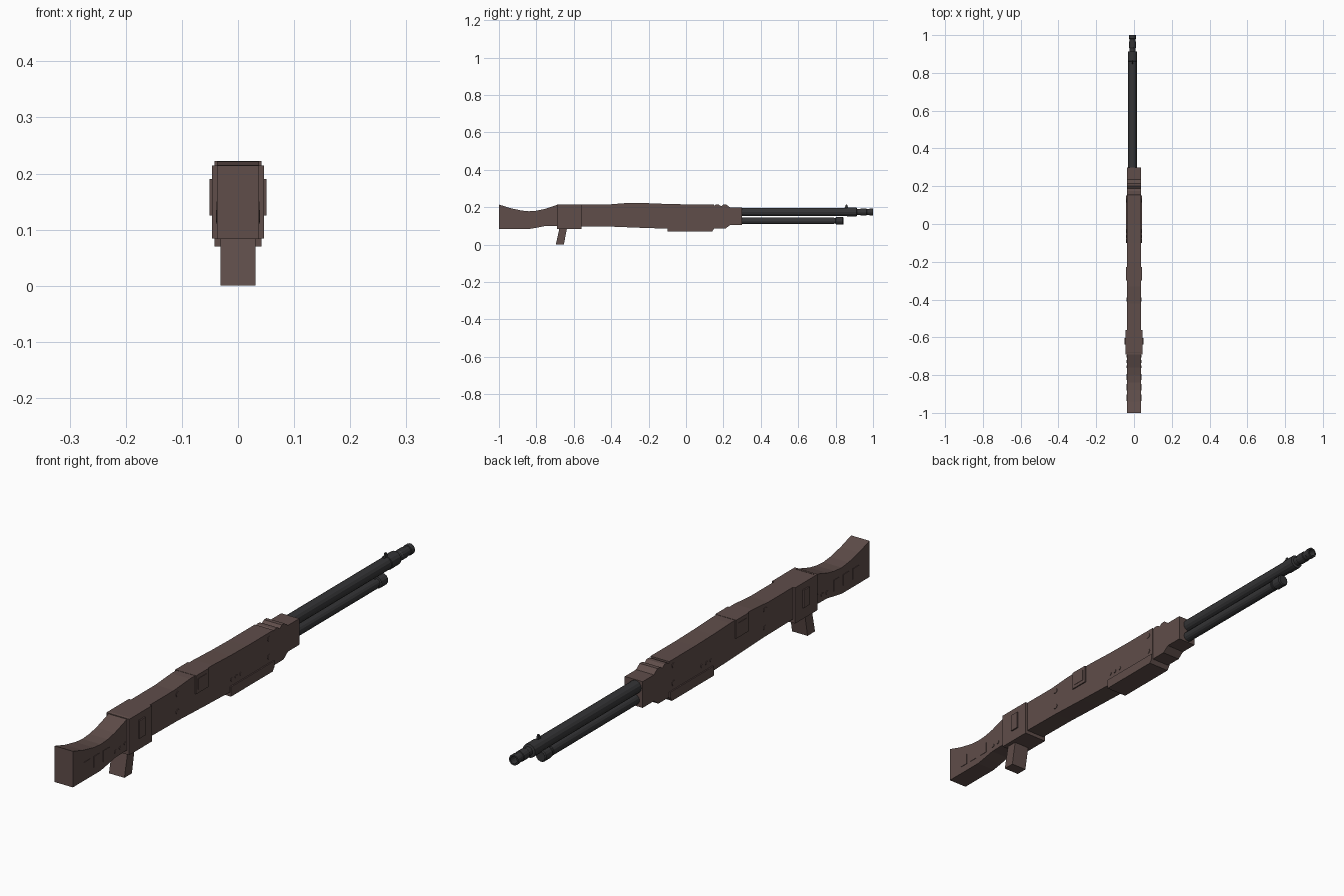
import bpy, bmesh, math
from mathutils import Vector, Matrix

def material(name, rgb):
    m = bpy.data.materials.new(name)
    m.diffuse_color = (*rgb, 1)
    return m

WOOD = material("brown", (0.115, 0.075, 0.068))
STEEL = material("dark_steel", (0.035, 0.035, 0.037))

def finish(name, bm, mat):
    bmesh.ops.recalc_face_normals(bm, faces=bm.faces)
    me = bpy.data.meshes.new(name)
    bm.to_mesh(me)
    bm.free()
    me.materials.append(mat)
    ob = bpy.data.objects.new(name, me)
    bpy.context.collection.objects.link(ob)
    return ob

def profile(name, pts, half, mat=WOOD):
    """Side profile in (y, z), extruded symmetrically across x."""
    bm = bmesh.new()
    f = bm.faces.new([bm.verts.new((-half, y, z)) for y, z in pts])
    ext = bmesh.ops.extrude_face_region(bm, geom=[f])["geom"]
    bmesh.ops.translate(bm, vec=(2 * half, 0, 0),
                        verts=[v for v in ext if isinstance(v, bmesh.types.BMVert)])
    return finish(name, bm, mat)

def box(name, half, y0, y1, z0, z1, mat=WOOD):
    return profile(name, [(y0, z0), (y1, z0), (y1, z1), (y0, z1)], half, mat)

def turned(name, x, z, rings, mat=STEEL, sides=14):
    """Capped tube along y from (y, radius) rings; equal ends stay open inside."""
    bm = bmesh.new()
    loops = []
    for y, r in rings:
        loops.append([bm.verts.new((x + r * math.cos(2 * math.pi * i / sides), y,
                                    z + r * math.sin(2 * math.pi * i / sides)))
                      for i in range(sides)])
    for a, b in zip(loops, loops[1:]):
        for i in range(sides):
            j = (i + 1) % sides
            bm.faces.new((a[i], a[j], b[j], b[i]))
    bm.faces.new(loops[0])
    bm.faces.new(loops[-1])
    return finish(name, bm, mat)

def studs(name, spots, r, half):
    """Round pins that stand proud on both sides."""
    bm = bmesh.new()
    for y, z in spots:
        for s in (-1, 1):
            bmesh.ops.create_cone(
                bm, cap_ends=True, segments=8, radius1=r, radius2=r, depth=0.008,
                matrix=Matrix.Translation((s * (half - 0.002), y, z))
                @ Matrix.Rotation(math.pi / 2, 4, 'Y'))
    return finish(name, bm, WOOD)

# Shoulder stock with a curved comb and thin neck
profile("stock", [(-1, 0.083), (-0.84, 0.083), (-0.80, 0.09), (-0.76, 0.098), (-0.68, 0.10),
                  (-0.68, 0.215), (-0.72, 0.202), (-0.76, 0.189), (-0.80, 0.181),
                  (-0.84, 0.178), (-0.88, 0.182), (-0.94, 0.195), (-1, 0.214)], 0.037)
for i, y in enumerate((-0.92, -0.865, -0.81)):
    box(f"stock_inlay_{i}", 0.0385, y - 0.017, y + 0.017, 0.11, 0.15)
studs("stock_pins", [(-0.755, 0.12), (-0.728, 0.123), (-0.70, 0.128)], 0.007, 0.037)

# Receiver block with raised side panels, and the grip below it
box("receiver", 0.046, -0.69, -0.56, 0.084, 0.214)
box("receiver_panel", 0.051, -0.637, -0.603, 0.125, 0.19)
profile("grip", [(-0.696, 0), (-0.653, 0), (-0.636, 0.09), (-0.676, 0.09)], 0.031)

# Long main body with a slight hump
profile("body", [(-0.57, 0.098), (-0.40, 0.096), (-0.25, 0.09), (-0.10, 0.085), (0.15, 0.085),
                 (0.15, 0.215), (0, 0.215), (-0.10, 0.217), (-0.20, 0.221), (-0.33, 0.221),
                 (-0.42, 0.214), (-0.57, 0.214)], 0.0375)
box("side_plate", 0.042, -0.30, -0.228, 0.155, 0.222)
box("side_plate_inset", 0.0435, -0.288, -0.24, 0.167, 0.208)
profile("bottom_plate", [(-0.10, 0.07), (0.14, 0.07), (0.15, 0.085), (0.15, 0.105),
                         (-0.10, 0.105)], 0.042)
studs("body_bolts", [(-0.40, 0.193), (-0.40, 0.128), (0.125, 0.193), (0.125, 0.128)], 0.01, 0.0375)
studs("body_pins", [(-0.09, 0.128), (-0.064, 0.128), (-0.037, 0.128)], 0.007, 0.0375)

# Fore-end with ridged top
profile("fore_end", [(0.14, 0.085), (0.21, 0.085), (0.235, 0.104), (0.30, 0.104), (0.30, 0.199),
                     (0.235, 0.199), (0.215, 0.214), (0.20, 0.214), (0.188, 0.205),
                     (0.175, 0.214), (0.16, 0.214), (0.148, 0.206), (0.14, 0.21)], 0.036)

# Barrel, collar and stepped muzzle with a bore
turned("barrel", -0.008, 0.174, [(0.28, 0.023), (0.86, 0.023), (0.862, 0.025), (0.912, 0.025),
                                 (0.914, 0.016), (0.93, 0.016), (0.935, 0.019), (0.965, 0.019),
                                 (0.967, 0.017), (0.98, 0.017), (0.982, 0.019), (1.0, 0.019),
                                 (1.0, 0.013), (0.96, 0.013)])
profile("front_sight", [(0.845, 0.19), (0.868, 0.19), (0.862, 0.213), (0.855, 0.213)],
        0.003, STEEL).location.x = -0.008

# Magazine tube with end cap
turned("magazine_tube", -0.005, 0.127, [(0.28, 0.0185), (0.79, 0.0185), (0.792, 0.016),
                                        (0.80, 0.016), (0.802, 0.0215), (0.838, 0.0215),
                                        (0.842, 0.018)])
